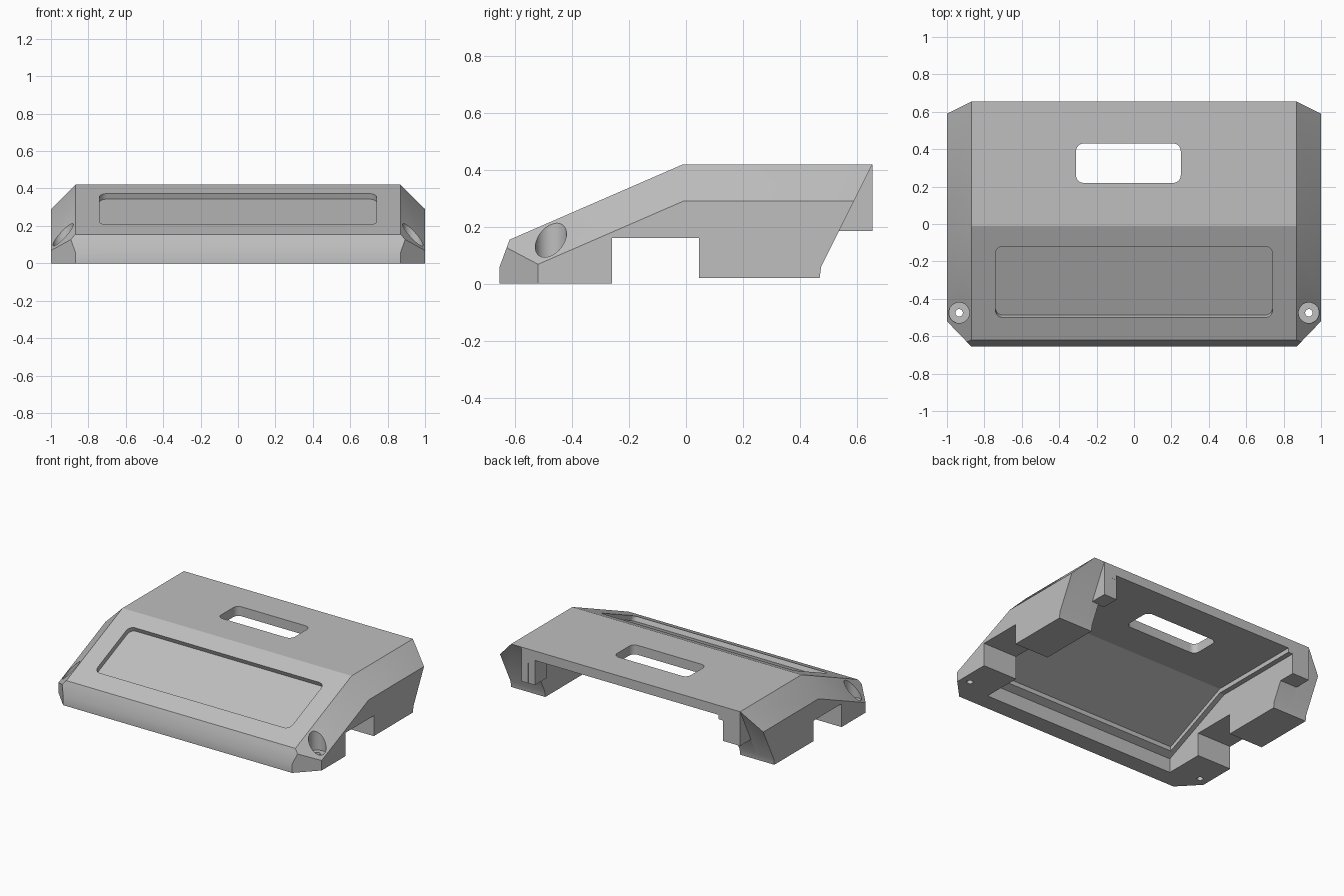
import bpy, bmesh, math
from mathutils import Matrix, Vector

cube = bpy.data.objects.get("Cube")
if cube:
    bpy.data.objects.remove(cube)

SLOPE = 0.265 / 0.61          # rise of the front panel
TILT = math.atan(SLOPE)
BACK, TOP, EDGE = 0.655, 0.42, 0.87

grey = bpy.data.materials.new("light_grey")
grey.use_nodes = True
colour = (0.52, 0.52, 0.52, 1)
grey.diffuse_color = colour
grey.node_tree.nodes["Principled BSDF"].inputs["Base Color"].default_value = colour


def slope_z(y):
    return min(TOP, TOP + SLOPE * (y + 0.01))


def make(name, bm):
    bmesh.ops.recalc_face_normals(bm, faces=bm.faces)
    mesh = bpy.data.meshes.new(name)
    bm.to_mesh(mesh)
    bm.free()
    mesh.materials.append(grey)
    ob = bpy.data.objects.new(name, mesh)
    bpy.context.collection.objects.link(ob)
    return ob


def extrude(points, vec):
    """Extrude a closed loop of points into a solid."""
    bm = bmesh.new()
    face = bm.faces.new([bm.verts.new(p) for p in points])
    new = bmesh.ops.extrude_face_region(bm, geom=[face])["geom"]
    bmesh.ops.translate(bm, vec=vec, verts=[v for v in new if isinstance(v, bmesh.types.BMVert)])
    return bm


def side_prism(profile, x0, x1):
    return extrude([(x0, y, z) for y, z in profile], (x1 - x0, 0, 0))


def box(x0, x1, y0, y1, z0, z1):
    return side_prism([(y0, z0), (y1, z0), (y1, z1), (y0, z1)], x0, x1)


def rounded(w, d, r, z0, z1, matrix, steps=8):
    """Upright prism with rounded corners; a circle when w = d = 2r."""
    pts = []
    for k, (sx, sy) in enumerate([(1, 1), (-1, 1), (-1, -1), (1, -1)]):
        for i in range(steps + (w > 2 * r)):
            a = (k + i / steps) * math.pi / 2
            pts.append((sx * (w / 2 - r) + r * math.cos(a), sy * (d / 2 - r) + r * math.sin(a), z0))
    bm = extrude(pts, (0, 0, z1 - z0))
    bm.transform(matrix)
    return bm


# Outer block, trimmed by sloping side and corner planes
bm = side_prism([(-BACK, 0), (-BACK, 0.06), (-0.62, 0.155), (-0.01, TOP), (BACK, TOP), (BACK, 0)], -1, 1)
for s in (1, -1):
    planes = [((s * EDGE, 0, TOP), (s, 0, 1)),
              ((s * EDGE, -0.01, TOP), (s, -SLOPE, 1)),
              ((s * EDGE, -BACK, 0), (s * 0.135, -0.13, 0))]
    for co, no in planes:
        cut = bmesh.ops.bisect_plane(bm, geom=bm.verts[:] + bm.edges[:] + bm.faces[:], dist=1e-5,
                                     plane_co=co, plane_no=Vector(no).normalized(), clear_outer=True)
        bmesh.ops.holes_fill(bm, edges=[e for e in bm.edges if e.is_boundary])
bmesh.ops.remove_doubles(bm, verts=bm.verts, dist=1e-4)
body = make("cover_body", bm)

cutters = []


def cavity(half, y0, drop):
    prof = [(y0, -0.1), (y0, slope_z(y0) - drop), (-0.01, TOP - drop), (0.8, TOP - drop), (0.8, -0.1)]
    cutters.append(side_prism(prof, -half, half))


# Hollow underside with a stepped ceiling
cavity(0.74, -0.535, 0.095)
cavity(0.705, -0.485, 0.065)

# Side notches and rear leg bottoms
cutters.append(box(-1.1, 1.1, -0.26, 0.045, -0.1, 0.16))
cutters.append(box(-1.1, 1.1, 0.04, 0.9, -0.1, 0.02))

# Slanted rear corners, and the shorter cut beneath the rear tabs
foot = [(0.47, -0.1), (0.47, 0.02), (0.475, 0.06)]
slant = foot + [(0.705, 0.52), (0.9, 0.52), (0.9, -0.1)]
under = foot + [(0.5375, 0.185), (0.9, 0.185), (0.9, -0.1)]
cutters.append(side_prism(slant, 0.79, 1.1))
cutters.append(side_prism(slant, -1.1, -EDGE))
cutters.append(side_prism(under, -EDGE - 0.01, 0.8))

# Slot in the top
cutters.append(rounded(0.56, 0.21, 0.04, 0.2, 0.6, Matrix.Translation((-0.03, 0.325, 0))))

# Shallow panel recess on the front slope
place = Matrix.Translation((0, -0.31, slope_z(-0.31))) @ Matrix.Rotation(TILT, 4, 'X')
cutters.append(rounded(1.48, 0.415, 0.04, -0.032, 0.1, place))

# Counterbored screw holes
for s in (1, -1):
    at = Matrix.Translation((s * 0.935, -0.475, 0))
    cutters.append(rounded(0.11, 0.11, 0.055, 0.08, 0.5, at))
    cutters.append(rounded(0.04, 0.04, 0.02, -0.1, 0.2, at))


def boolean(cutter, operation):
    mod = body.modifiers.new("cut", 'BOOLEAN')
    mod.operation, mod.solver, mod.object = operation, 'EXACT', cutter
    bpy.ops.object.modifier_apply(modifier=mod.name)
    bpy.data.objects.remove(cutter)


bpy.ops.object.select_all(action='DESELECT')
bpy.context.view_layer.objects.active = body
body.select_set(True)
for bm in cutters:
    boolean(make("cutter", bm), 'DIFFERENCE')

# Left rear tab reaches inside the leg
boolean(make("rear_tab", box(0.69, 0.789, 0.53, BACK - 0.001, 0.185, 0.4)), 'UNION')

bpy.ops.object.shade_smooth_by_angle(angle=math.radians(21))
